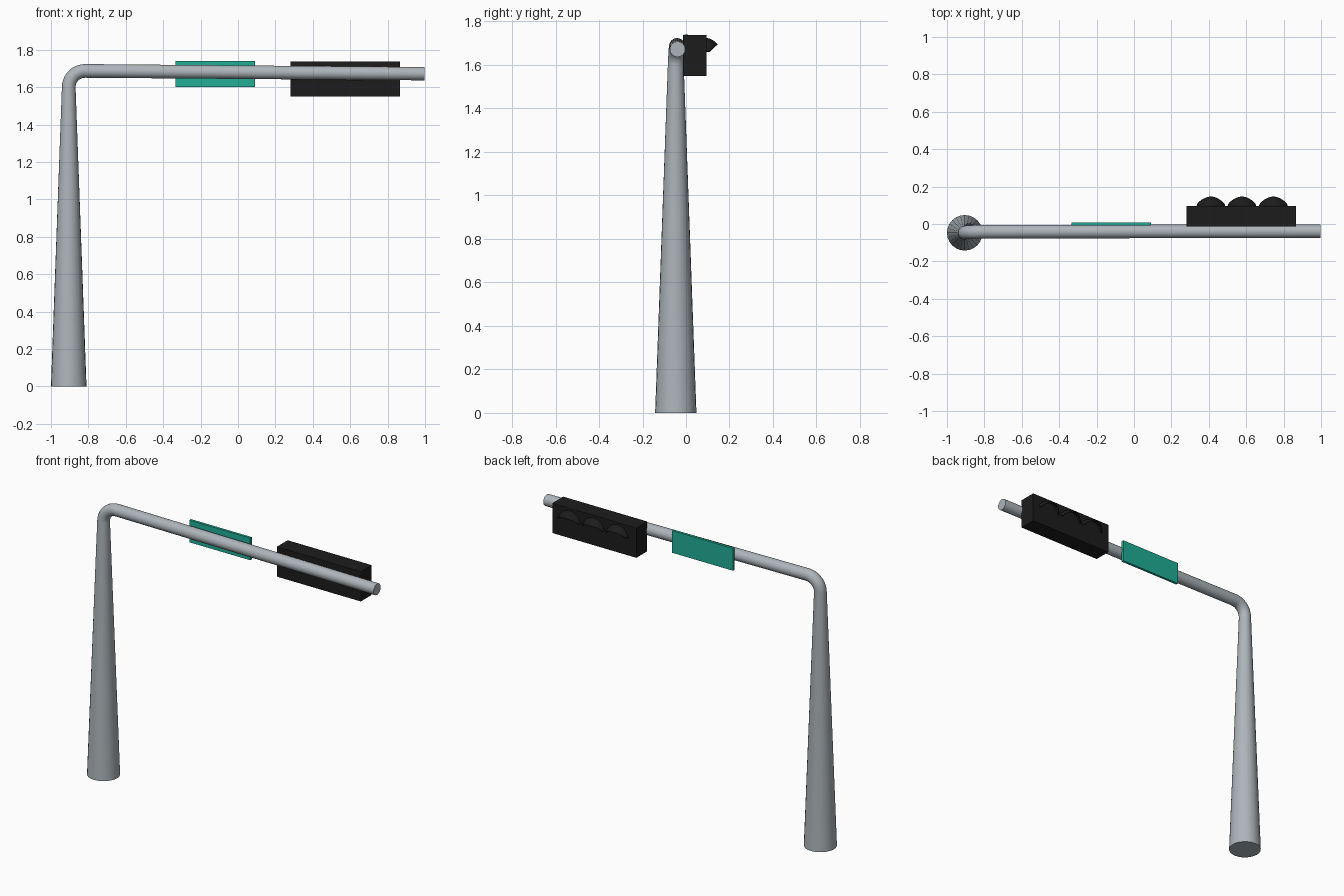
import bpy, bmesh
from math import sin, cos, pi, radians
from mathutils import Vector

if "Cube" in bpy.data.objects:
    bpy.data.objects.remove(bpy.data.objects["Cube"])


def material(name, color):
    m = bpy.data.materials.new(name)
    m.diffuse_color = color
    m.use_nodes = True
    m.node_tree.nodes["Principled BSDF"].inputs["Base Color"].default_value = m.diffuse_color
    return m


BLACK = material("matte_black", (0.012, 0.012, 0.012, 1))
GREEN = material("sign_green", (0.015, 0.42, 0.30, 1))
STEEL = material("steel", (0.42, 0.46, 0.49, 1))


def finish(name, bm, mat, smooth=True):
    bmesh.ops.recalc_face_normals(bm, faces=bm.faces)
    me = bpy.data.meshes.new(name)
    bm.to_mesh(me)
    bm.free()
    ob = bpy.data.objects.new(name, me)
    bpy.context.collection.objects.link(ob)
    me.materials.append(mat)
    if smooth:
        bpy.ops.object.select_all(action='DESELECT')
        ob.select_set(True)
        bpy.context.view_layer.objects.active = ob
        bpy.ops.object.shade_smooth_by_angle(angle=radians(40))
    return ob


def box(name, lo, hi, mat):
    bm = bmesh.new()
    bmesh.ops.create_cube(bm, size=1)
    for v in bm.verts:
        v.co = Vector([l + (c + 0.5) * (h - l) for c, l, h in zip(v.co, lo, hi)])
    return finish(name, bm, mat, False)


# Tapered post, bend and arm: rings swept along a path (x, z, y, radius, heading)
Y = -0.047
path = [(-0.905, 0, Y, 0.095, 0), (-0.905, 1.60, Y, 0.0365, 0)]
R = 0.087
for i in range(1, 10):
    a = pi / 2 * i / 9
    path.append((-0.905 + R * (1 - cos(a)), 1.60 + R * sin(a), Y + 0.006 * i / 9, 0.0365, a))
path.append((0.998, 1.672, -0.039, 0.0355, pi / 2 + 0.008))

SIDES = 24
bm = bmesh.new()
rings = []
for x, z, y, r, h in path:
    ring = []
    for k in range(SIDES):
        t = 2 * pi * k / SIDES
        u, w = r * cos(t), r * sin(t)
        ring.append(bm.verts.new((x + u * cos(h), y + w, z - u * sin(h))))
    rings.append(ring)
for a, b in zip(rings, rings[1:]):
    for k in range(SIDES):
        n = (k + 1) % SIDES
        bm.faces.new((a[k], a[n], b[n], b[k]))
bm.faces.new(rings[0])
bm.faces.new(rings[-1])
finish("post_and_arm", bm, STEEL)

# Street sign plate
box("sign_plate", (-0.335, -0.007, 1.60), (0.09, 0.009, 1.74), GREEN)

# Signal housing with recessed lenses and hoods
FACE, CZ, LR = 0.095, 1.645, 0.073
housing = box("signal_housing", (0.28, -0.013, 1.55), (0.866, FACE, 1.738), BLACK)


def round_part(name, cx, mat, dome):
    bm = bmesh.new()
    if dome:
        bmesh.ops.create_uvsphere(bm, u_segments=24, v_segments=12, radius=1)
        for v in bm.verts:
            v.co = Vector((cx + v.co.x * LR * 0.98, FACE - 0.015 + v.co.z * 0.012, CZ + v.co.y * LR * 0.98))
    else:
        bmesh.ops.create_cone(bm, cap_ends=True, segments=24, radius1=LR, radius2=LR, depth=0.03)
        for v in bm.verts:
            v.co = Vector((cx + v.co.x, FACE + v.co.z, CZ + v.co.y))
    return finish(name, bm, mat)


def hood(name, cx):
    bm = bmesh.new()
    NA, NT = 20, 6
    grid = []
    for i in range(NA + 1):
        a = radians(12 + 156 * i / NA)
        d = 0.05 * sin(a) ** 0.8
        row = []
        for j in range(NT + 1):
            t = j / NT
            r = 0.076 * (1 - 0.38 * t * t * sin(a))
            row.append(bm.verts.new((cx + r * cos(a), FACE - 0.003 + (d + 0.003) * t, CZ + r * sin(a))))
        grid.append(row)
    for p, q in zip(grid, grid[1:]):
        for j in range(NT):
            bm.faces.new((p[j], p[j + 1], q[j + 1], q[j]))
    ob = finish(name, bm, BLACK)
    s = ob.modifiers.new("thickness", 'SOLIDIFY')
    s.thickness = 0.005
    s.offset = 0


for i, cx in enumerate((0.411, 0.577, 0.745)):
    cutter = round_part(f"lens_cutter_{i + 1}", cx, BLACK, False)
    cutter.hide_render = True
    cutter.hide_viewport = True
    b = housing.modifiers.new(f"recess_{i + 1}", 'BOOLEAN')
    b.operation = 'DIFFERENCE'
    b.solver = 'EXACT'
    b.object = cutter
    round_part(f"lens_{i + 1}", cx, BLACK, True)
    hood(f"hood_{i + 1}", cx)
